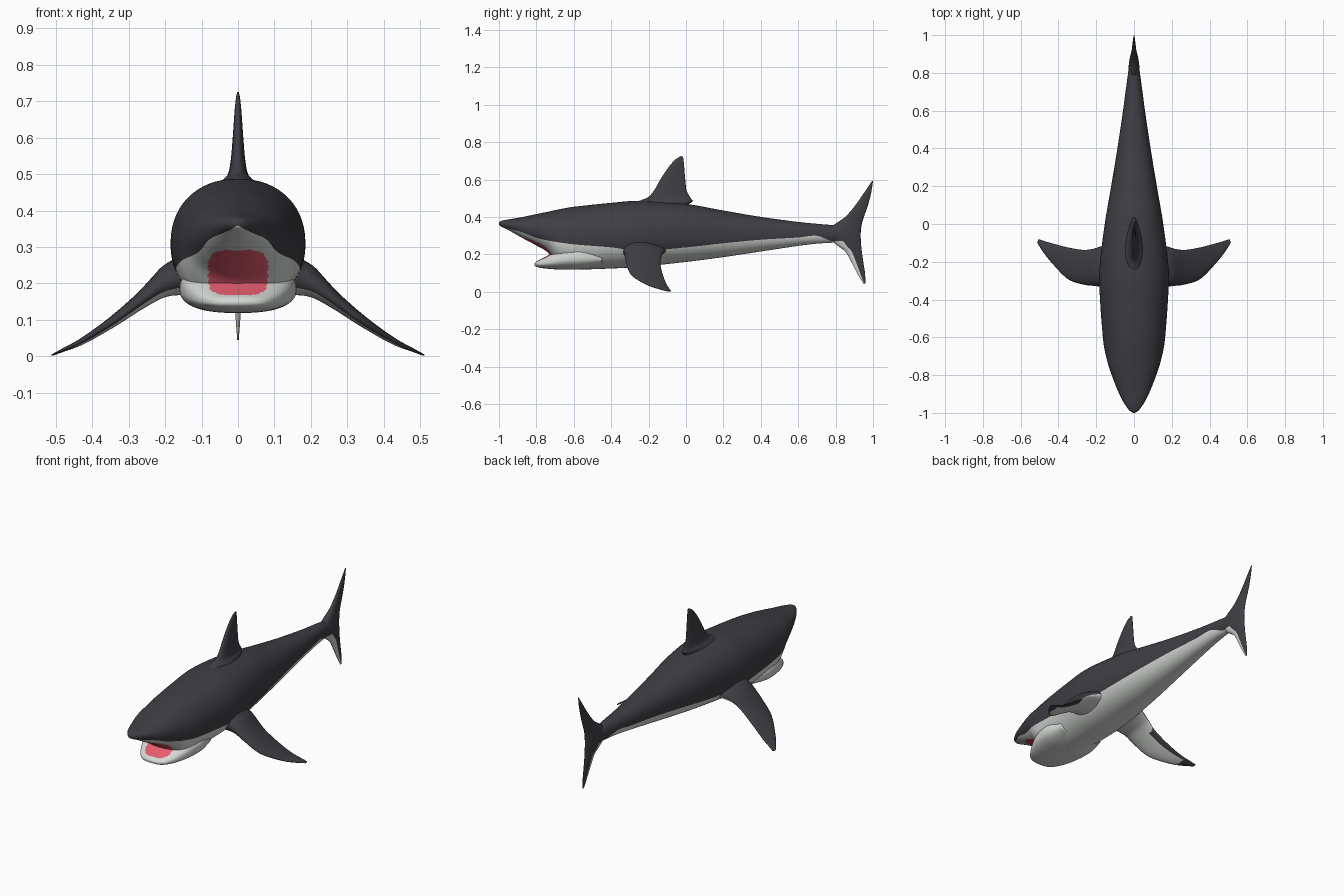
import bpy, bmesh, math
from mathutils import Vector

if "Cube" in bpy.data.objects:
    bpy.data.objects.remove(bpy.data.objects["Cube"])

DARK, WHITE, PINK = 0, 1, 2


def material(name, rgb):
    m = bpy.data.materials.new(name)
    m.diffuse_color = (*rgb, 1)
    m.use_nodes = True
    m.node_tree.nodes["Principled BSDF"].inputs["Base Color"].default_value = m.diffuse_color
    return m


MATS = [material("charcoal skin", (0.05, 0.047, 0.056)),
        material("pale belly", (0.66, 0.69, 0.66)),
        material("mouth pink", (0.80, 0.11, 0.16))]


def smooth_rows(rows, count):
    """Resample rows (t, a, b, ...) with a smooth curve through each column."""
    def slope(i, c):
        lo, hi = max(i - 1, 0), min(i + 1, len(rows) - 1)
        return (rows[hi][c] - rows[lo][c]) / (rows[hi][0] - rows[lo][0])
    out, seg = [], 0
    for k in range(count + 1):
        t = rows[0][0] + (rows[-1][0] - rows[0][0]) * k / count
        while seg < len(rows) - 2 and t > rows[seg + 1][0]:
            seg += 1
        p, q = rows[seg], rows[seg + 1]
        d = q[0] - p[0]
        u = min((t - p[0]) / d, 1)
        vals = [t]
        for c in range(1, len(p)):
            vals.append((2*u**3 - 3*u*u + 1) * p[c] + (3*u*u - 2*u**3) * q[c]
                        + d * ((u**3 - 2*u*u + u) * slope(seg, c)
                               + (u**3 - u*u) * slope(seg + 1, c)))
        out.append(vals)
    return out


def loft(name, rings, rule):
    """Skin closed rings; rule(face centre, index around ring) gives the colour."""
    bm = bmesh.new()
    vs = [[bm.verts.new(p) for p in r] for r in rings]
    n = len(rings[0])
    for a, b in zip(vs, vs[1:]):
        for j in range(n):
            f = bm.faces.new((a[j], a[(j + 1) % n], b[(j + 1) % n], b[j]))
            f.material_index = rule(f.calc_center_median(), j)
    for end in (vs[0], vs[-1]):
        f = bm.faces.new(end)
        f.material_index = rule(f.calc_center_median(), 0)
    bmesh.ops.recalc_face_normals(bm, faces=bm.faces)
    for f in bm.faces:
        f.smooth = True
    me = bpy.data.meshes.new(name)
    bm.to_mesh(me)
    bm.free()
    for m in MATS:
        me.materials.append(m)
    ob = bpy.data.objects.new(name, me)
    bpy.context.collection.objects.link(ob)
    return ob


N = 20  # segments in each quarter of a body ring


def body_ring(y, top, bottom, w, seam, e):
    """Rounded section with a vertex row lying exactly on the colour seam."""
    zc, hz = (top + bottom) / 2, (top - bottom) / 2
    s = max(-0.97, min(0.97, (seam - zc) / hz))
    tb = math.copysign(math.asin(abs(s) ** (1 / e)), s)
    h = math.pi / 2
    angles = [h + (tb - h) * i / N for i in range(N)]
    angles += [tb + (-h - tb) * i / N for i in range(N + 1)]
    half = []
    for a in angles:
        c, sn = max(math.cos(a), 0), math.sin(a)
        half.append((max(w, 0.002) * c ** e, y,
                     zc + hz * math.copysign(abs(sn) ** e, sn)))
    return half + [(-x, yy, z) for x, yy, z in reversed(half[1:-1])]


def in_mouth(c):
    return c.y < -0.66 and (c.x / 0.082) ** 4 + ((c.z - 0.23) / 0.062) ** 4 < 1


# Body: y, top, bottom, half width, colour seam height
BODY = [(-1.0, .372, .358, .004, .359), (-.99, .379, .350, .022, .352),
        (-.97, .384, .340, .038, .345), (-.94, .389, .325, .058, .336),
        (-.88, .399, .291, .087, .320), (-.8, .416, .248, .118, .289),
        (-.74, .428, .212, .138, .275), (-.7, .437, .165, .148, .268),
        (-.66, .445, .134, .157, .262), (-.6, .455, .121, .165, .254),
        (-.4, .476, .125, .180, .238), (-.25, .487, .134, .184, .220),
        (0, .470, .160, .155, .238), (.2, .435, .186, .121, .260),
        (.4, .401, .216, .088, .279), (.6, .374, .246, .058, .291),
        (.7, .364, .258, .045, .300), (.78, .357, .263, .034, .272),
        (.85, .346, .270, .024, .273), (.92, .325, .298, .006, .300)]


def body_colour(c, j):
    if j < N or j >= 3 * N:
        return DARK
    return PINK if in_mouth(c) else WHITE


loft("body", [body_ring(*r, 0.92) for r in smooth_rows(BODY, 190)], body_colour)

# Lower jaw: y, top, bottom, half width
JAW = [(-.81, .153, .143, .02), (-.804, .160, .137, .05), (-.79, .168, .131, .075),
       (-.76, .183, .126, .100), (-.72, .205, .122, .124), (-.65, .240, .119, .150),
       (-.55, .250, .121, .160), (-.45, .220, .140, .140)]
loft("lower_jaw",
     [body_ring(y, t, b, w, (t + b) / 2, 0.8) for y, t, b, w in smooth_rows(JAW, 70)],
     lambda c, j: PINK if in_mouth(c) else WHITE)

M = 14  # segments on each side of a fin section


def fin(name, rows, thick_dir, rule, count=40, flip=1):
    """rows: t, leading xyz, trailing xyz, half thickness."""
    rings = []
    for r in smooth_rows(rows, count):
        lead, trail, half = Vector(r[1:4]), Vector(r[4:7]), max(r[7], 0.001)
        ring = []
        for k in range(2 * M):
            a = math.pi * k / M
            p = lead.lerp(trail, (1 - math.cos(a)) / 2)
            p += thick_dir * half * math.sin(a) * (1 + 0.3 * math.cos(a))
            ring.append((p.x * flip, p.y, p.z))
        rings.append(ring)
    return loft(name, rings, rule)


def upright(rows):
    """Expand (z, lead y, trail y, half thickness, rear z) on the centre plane."""
    return [(i, 0, ly, z, 0, ty, rz, h) for i, (z, ly, ty, h, rz) in enumerate(rows)]


# Dorsal fin with a flared foot and a small free rear tip
DORSAL = [(.455, -.29, .00, .060, .455), (.486, -.25, .035, .038, .486),
          (.505, -.205, .028, .026, .497), (.54, -.172, .004, .019, .54),
          (.60, -.138, -.004, .014, .60), (.66, -.098, -.009, .010, .66),
          (.705, -.060, -.013, .006, .705), (.726, -.028, -.016, .002, .724)]
fin("dorsal_fin", upright(DORSAL), Vector((1, 0, 0)), lambda c, j: DARK)

# Tail fin: both lobes in one sweep, pale along the lower leading edge
TAIL = [(.045, .948, .960, .002, .045), (.10, .915, .957, .006, .10),
        (.16, .884, .948, .010, .16), (.215, .852, .940, .015, .215),
        (.255, .800, .936, .022, .255), (.31, .745, .934, .028, .31),
        (.358, .790, .939, .022, .358), (.40, .850, .951, .015, .40),
        (.46, .903, .972, .010, .46), (.53, .952, .990, .006, .53),
        (.592, .994, 1.0, .002, .592)]


def tail_colour(c, j):
    k = min(j, 2 * M - 1 - j)
    return WHITE if c.z < 0.27 and k < 6 else DARK


fin("tail_fin", upright(TAIL), Vector((1, 0, 0)), tail_colour, 60)

# Pectoral fins: dark above, pale below with dark tips and rear edges
PECTORAL = [(0, .12, -.345, .225, .12, -.10, .225, .062),
            (1, .18, -.332, .208, .18, -.120, .208, .046),
            (2, .22, -.327, .188, .22, -.132, .188, .031),
            (3, .27, -.320, .150, .27, -.137, .150, .021),
            (4, .35, -.292, .090, .345, -.125, .095, .014),
            (5, .43, -.212, .040, .42, -.106, .045, .009),
            (6, .48, -.150, .017, .475, -.090, .019, .005),
            (7, .512, -.100, .003, .505, -.080, .004, .002)]


def pectoral_colour(c, j):
    if j < M or abs(c.x) > 0.45 or j > 2 * M - 3:
        return DARK
    return DARK if abs(c.x) > 0.25 and j < M + 4 else WHITE


up = Vector((0.55, 0, 0.83))
for side, sign in (("right", -1), ("left", 1)):
    fin(side + "_pectoral_fin", PECTORAL, up, pectoral_colour, 50, sign)
